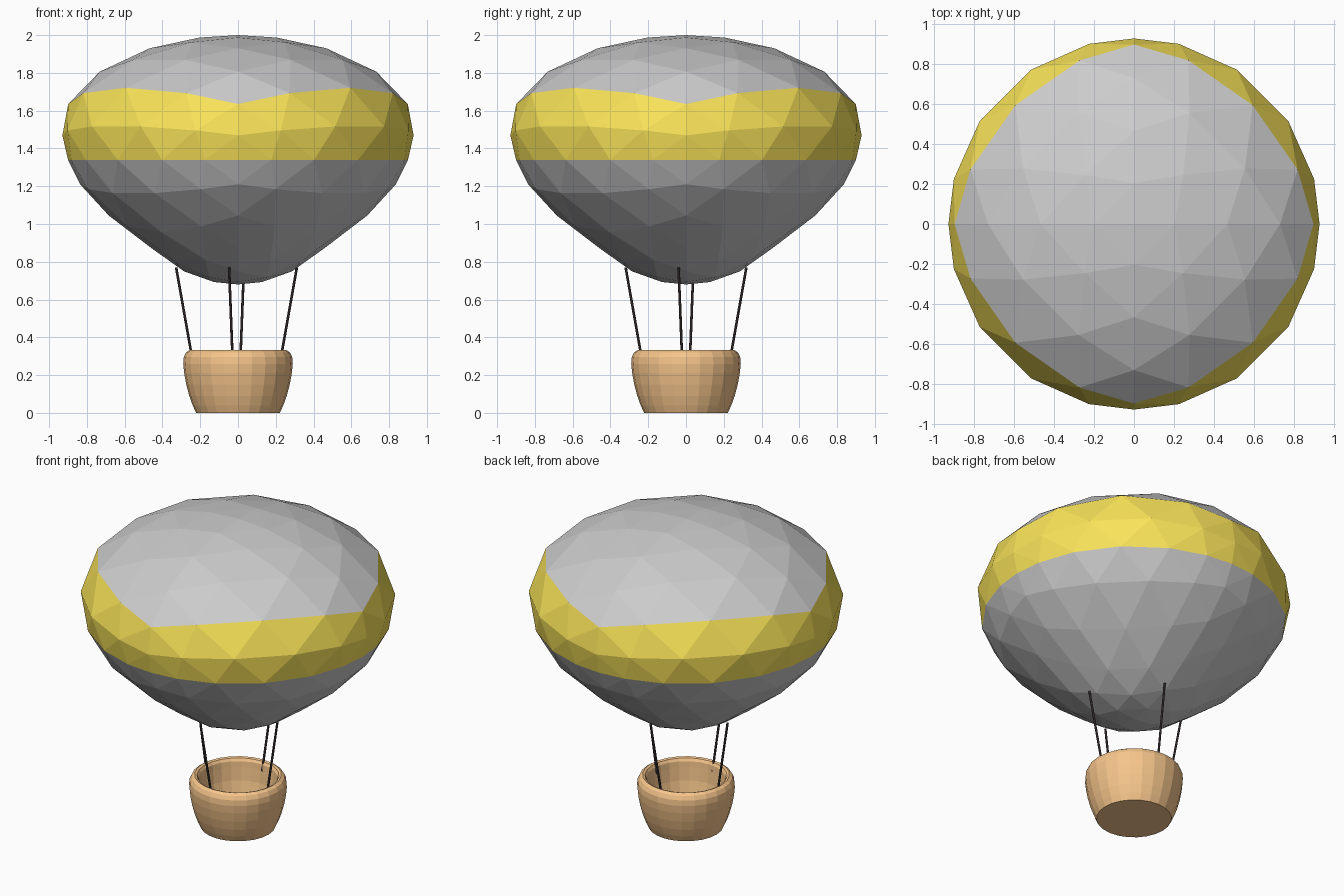
import bpy, bmesh, math
from mathutils import Vector

if "Cube" in bpy.data.objects:
    bpy.data.objects.remove(bpy.data.objects["Cube"])


def material(name, rgb):
    m = bpy.data.materials.new(name)
    m.diffuse_color = (*rgb, 1)
    m.use_nodes = True
    m.node_tree.nodes["Principled BSDF"].inputs["Base Color"].default_value = m.diffuse_color
    return m


def add_object(name, bm, *mats):
    bmesh.ops.recalc_face_normals(bm, faces=bm.faces)
    me = bpy.data.meshes.new(name)
    bm.to_mesh(me)
    bm.free()
    for m in mats:
        me.materials.append(m)
    ob = bpy.data.objects.new(name, me)
    bpy.context.collection.objects.link(ob)
    return ob


yellow = material("band_yellow", (0.95, 0.77, 0.10))
orange = material("basket_orange", (0.92, 0.56, 0.26))
black = material("rope_black", (0.07, 0.05, 0.05))
grey = material("envelope_grey", (0.8, 0.8, 0.8))

# Envelope: octahedron split into six, rounded, then tapered downwards
N = 6
TAPER = [(-1, .65), (-.894, .64), (-.707, .65), (-.447, .765), (-.196, .853),
         (0, .90), (.196, .948), (.447, 1.005), (.577, 1.03), (.707, 1.035),
         (.894, 1.045), (1, 1.04)]


def taper(s):
    for (a, fa), (b, fb) in zip(TAPER, TAPER[1:]):
        if s <= b + 1e-6:
            return fa + (fb - fa) * (s - a) / (b - a)
    return TAPER[-1][1]


bm = bmesh.new()
grid = {}


def vert(key):
    if key not in grid:
        d = Vector(key).normalized()
        f = taper(d.z)
        grid[key] = bm.verts.new((d.x * f, d.y * f, 1.34 + .66 * d.z))
    return grid[key]


UP = [(1, 0, 0), (0, 1, 0), (0, 0, 1)]
DOWN = [(1, 1, 0), (0, 1, 1), (1, 0, 1)]
for signs in [(x, y, z) for x in (1, -1) for y in (1, -1) for z in (1, -1)]:
    for total, corners in ((N - 1, UP), (N - 2, DOWN)):
        for i in range(total + 1):
            for j in range(total + 1 - i):
                base = (i, j, total - i - j)
                keys = [tuple(s * (b + c) for s, b, c in zip(signs, base, cor))
                        for cor in corners]
                face = bm.faces.new([vert(k) for k in keys])
                # Yellow band: the two rows above the middle
                levels = [k[2] for k in keys]
                face.material_index = int(min(levels) >= 0 and max(levels) <= 2)
add_object("balloon_envelope", bm, grey, yellow)

# Basket: turned bowl with rounded rim and hollow inside
PROFILE = [(0, 0), (.222, 0), (.24, .04), (.258, .09), (.274, .15), (.285, .21),
           (.29, .26), (.287, .295), (.275, .32), (.257, .332), (.243, .327),
           (.233, .31), (.23, .27), (.222, .19), (.205, .11), (.185, .05), (0, .05)]
SIDES = 24
bm = bmesh.new()
vs = [bm.verts.new((r, 0, z)) for r, z in PROFILE]
es = [bm.edges.new(p) for p in zip(vs, vs[1:])]
bmesh.ops.spin(bm, geom=vs + es, cent=(0, 0, 0), axis=(0, 0, 1),
               angle=2 * math.pi, steps=SIDES, use_merge=True)
bmesh.ops.remove_doubles(bm, verts=bm.verts, dist=1e-4)
add_object("basket", bm, orange)

# Four slanting ropes from the basket rim to the envelope
for n, name in enumerate(("right", "back", "left", "front")):
    a = math.radians(-7 + 90 * n)
    shift = Vector((-.008, 0, 0))
    b = math.radians(-5 + 90 * n)
    low = Vector((.232 * math.cos(b), .232 * math.sin(b), .27)) + shift
    high = Vector((.322 * math.cos(a), .322 * math.sin(a), .77)) + shift
    d = high - low
    bm = bmesh.new()
    bmesh.ops.create_cone(bm, cap_ends=True, segments=8, radius1=.007,
                          radius2=.007, depth=d.length)
    rope = add_object("rope_" + name, bm, black)
    rope.location = (low + high) / 2
    rope.rotation_mode = 'QUATERNION'
    rope.rotation_quaternion = d.to_track_quat('Z', 'Y')
